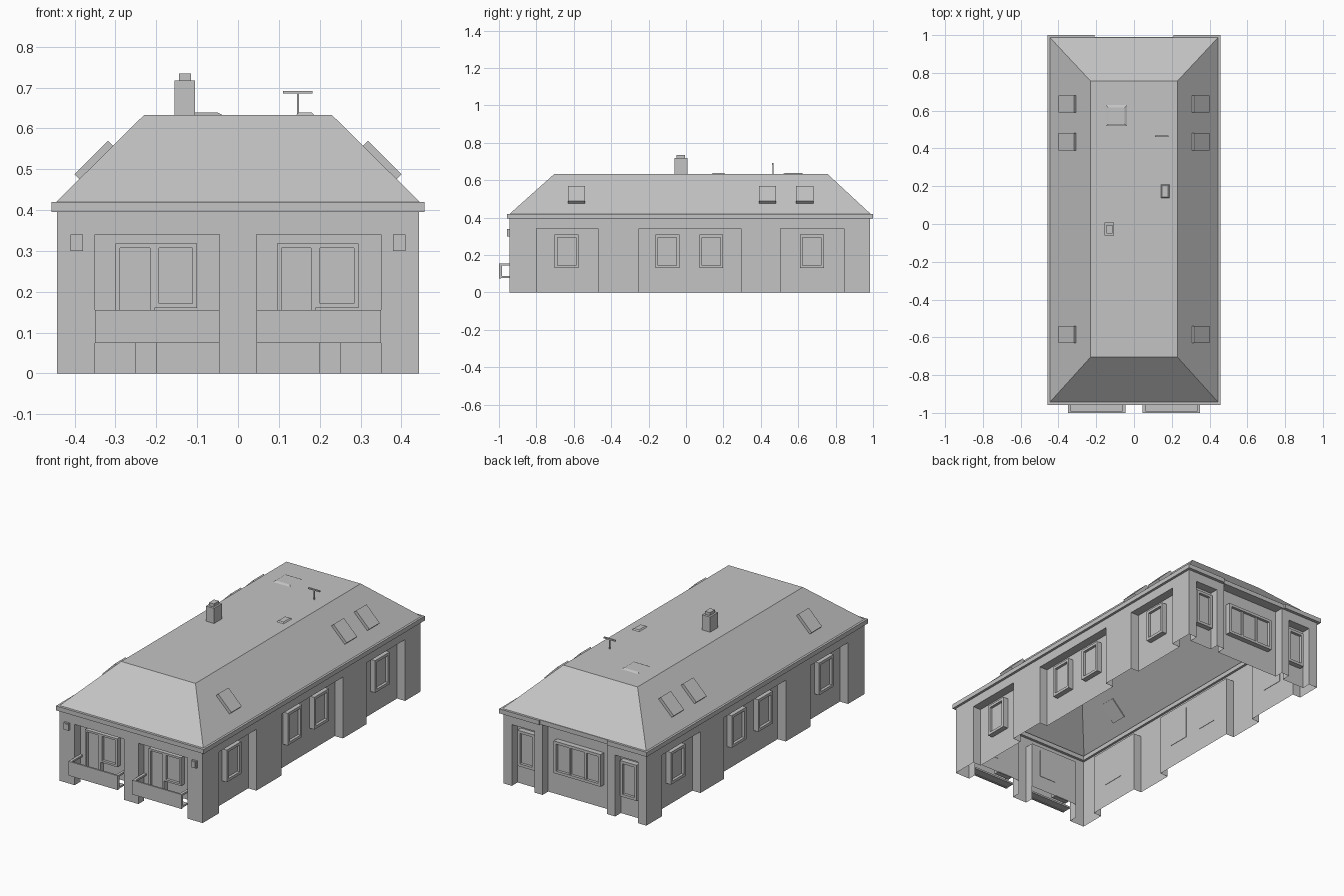
import bpy, bmesh
from mathutils import Vector

cube = bpy.data.objects.get("Cube")
if cube:
    bpy.data.objects.remove(cube, do_unlink=True)

GREY = (0.55, 0.55, 0.55, 1)
mat = bpy.data.materials.new("plain_grey")
mat.use_nodes = True
mat.diffuse_color = GREY
mat.node_tree.nodes["Principled BSDF"].inputs["Base Color"].default_value = GREY

X, Y_FRONT, Y_BACK = 0.443, -0.945, 0.983   # wall planes
EAVE, ROOF_BASE, ROOF_TOP = 0.395, 0.42, 0.633
DEPTH, HEAD = 0.05, 0.343                    # recess depth and head height

# Wall frames: u runs along the wall, d is depth inwards, z is height
SIDES = {
    "left": lambda u, d, z: Vector((X - d, u, z)),
    "right": lambda u, d, z: Vector((-X + d, u, z)),
    "front": lambda u, d, z: Vector((u, Y_FRONT + d, z)),
    "back": lambda u, d, z: Vector((u, Y_BACK - d, z)),
    "world": lambda u, d, z: Vector((u, d, z)),
}


def finish(name, bm, recalc=True):
    if recalc:
        bmesh.ops.recalc_face_normals(bm, faces=bm.faces)
    mesh = bpy.data.meshes.new(name)
    bm.to_mesh(mesh)
    bm.free()
    mesh.materials.append(mat)
    obj = bpy.data.objects.new(name, mesh)
    bpy.context.collection.objects.link(obj)
    return obj


def add_box(bm, side, u, d, z, taper=0.0):
    """Box between ranges; taper shrinks its top."""
    place = SIDES[side]
    rings = []
    for h, t in ((z[0], 0), (z[1], taper)):
        corners = ((u[0] + t, d[0] + t), (u[1] - t, d[0] + t),
                   (u[1] - t, d[1] - t), (u[0] + t, d[1] - t))
        rings.append([bm.verts.new(place(a, b, h)) for a, b in corners])
    low, high = rings
    bm.faces.new(low)
    bm.faces.new(high)
    for i in range(4):
        j = (i + 1) % 4
        bm.faces.new((low[i], low[j], high[j], high[i]))


def boxes(name, side, parts):
    bm = bmesh.new()
    for part in parts:
        add_box(bm, side, *part)
    return finish(name, bm)


def add_quad(bm, side, points, hint):
    """Quad whose normal is turned towards the hint direction."""
    place = SIDES[side]
    face = bm.faces.new([bm.verts.new(place(*p)) for p in points])
    face.normal_update()
    if face.normal.dot(place(*hint) - place(0, 0, 0)) < 0:
        face.normal_flip()


def wall(side, start, end, recesses, panel_bottom=0.0):
    """Thin wall with piers and open-bottomed recesses (u0, u1, head)."""
    bm = bmesh.new()
    out = (0, -1, 0)

    def panel(u0, u1, d, z0, z1):
        if z1 - z0 > 0.001:
            add_quad(bm, side, [(u0, d, z0), (u1, d, z0), (u1, d, z1), (u0, d, z1)], out)

    u = start
    for u0, u1, head in recesses:
        panel(u, u0, 0, 0, EAVE)
        panel(u0, u1, 0, head, EAVE)
        panel(u0, u1, DEPTH, panel_bottom, head)
        add_quad(bm, side, [(u0, 0, head), (u1, 0, head), (u1, DEPTH, head), (u0, DEPTH, head)], (0, 0, -1))
        for jamb, way in ((u0, 1), (u1, -1)):
            add_quad(bm, side, [(jamb, 0, 0), (jamb, DEPTH, 0), (jamb, DEPTH, head), (jamb, 0, head)], (way, 0, 0))
        u = u1
    panel(u, end, 0, 0, EAVE)
    finish(side + "_wall", bm, recalc=False)


def window(name, side, u0, u1, z0, z1, panes=1, rim=0.015):
    """Raised frame with set-back glass and mullions."""
    d = (0.02, DEPTH + 0.002)
    parts = [((u0, u0 + rim), d, (z0, z1)), ((u1 - rim, u1), d, (z0, z1)),
             ((u0 + rim, u1 - rim), d, (z0, z0 + rim)),
             ((u0 + rim, u1 - rim), d, (z1 - rim, z1)),
             ((u0 + rim, u1 - rim), (0.035, d[1]), (z0 + rim, z1 - rim))]
    for i in range(1, panes):
        m = u0 + (u1 - u0) * i / panes
        parts.append(((m - 0.005, m + 0.005), (0.025, d[1]), (z0 + rim, z1 - rim)))
    boxes(name, side, parts)


# Walls
long_recesses = [(-0.8, -0.47, HEAD), (-0.25, 0.295, HEAD), (0.505, 0.845, HEAD)]
for side in ("left", "right"):
    wall(side, Y_FRONT, Y_BACK, long_recesses)
    for i, centre in enumerate((-0.638, -0.1, 0.135, 0.673)):
        window(f"{side}_window_{i + 1}", side, centre - 0.064, centre + 0.064, 0.13, 0.31)
wall("front", -X, X, [(-0.35, -0.045, 0.34), (0.045, 0.35, 0.34)], panel_bottom=0.078)
wall("back", -X, X, [(-0.39, -0.25, HEAD), (-0.2, 0.2, EAVE), (0.25, 0.39, HEAD)])

# Back windows
window("back_wide_window", "back", -0.145, 0.145, 0.13, 0.31, panes=3)
for label, c in (("left", 0.317), ("right", -0.317)):
    window(f"back_{label}_window", "back", c - 0.052, c + 0.052, 0.11, 0.31)

# Front bays: balcony door, window, balcony and wall lamp
for label, u, lamp in (("right", -0.35, -0.395), ("left", 0.045, 0.395)):
    w = u + 0.305
    window(f"{label}_balcony_door", "front", u + 0.05, u + 0.145, 0.08, 0.318, rim=0.011)
    window(f"{label}_front_window", "front", u + 0.145, u + 0.25, 0.16, 0.318, rim=0.011)
    parts = [((u, w), (-0.055, -0.045), (0.075, 0.155)),
             ((u, w), (-0.045, 0), (0.078, 0.088))]
    for e in (u, w - 0.015):
        parts.append(((e, e + 0.015), (-0.045, DEPTH), (0.145, 0.155)))
        parts.append(((e, e + 0.015), (-0.045, -0.04), (0.088, 0.145)))
    boxes(f"{label}_balcony", "front", parts)
    boxes(f"{label}_wall_lamp", "front",
          [((lamp - 0.015, lamp + 0.015), (-0.011, 0), (0.3, 0.34)),
           ((lamp - 0.01, lamp + 0.01), (-0.013, 0), (0.305, 0.335))])

# Eaves band with deeper ends at the back
z = (EAVE, ROOF_BASE)
boxes("eaves", "world", [
    ((-0.457, -0.43), (-0.957, 0.99), z), ((0.43, 0.457), (-0.957, 0.99), z),
    ((-0.43, 0.43), (-0.957, -0.93), z), ((-0.43, 0.43), (0.93, 0.99), z),
    ((-0.457, -0.21), (0.99, 1.0), z), ((0.21, 0.457), (0.99, 1.0), z)])

# Hollow hipped roof with a flat top
bm = bmesh.new()
add_box(bm, "world", (-0.445, 0.445), (-0.943, 0.987), (ROOF_BASE, ROOF_TOP))
bm.verts.ensure_lookup_table()
for v in bm.verts:
    if v.co.z > 0.5:
        v.co.x = 0.23 if v.co.x > 0 else -0.23
        v.co.y = 0.757 if v.co.y > 0 else -0.705
bmesh.ops.recalc_face_normals(bm, faces=bm.faces)
floor = [f for f in bm.faces if f.calc_center_median().z < ROOF_BASE + 0.001]
bmesh.ops.delete(bm, geom=floor, context="FACES_ONLY")
finish("roof", bm, recalc=False)

# Skylights lying on the two long slopes
for sign, side in ((1, "left"), (-1, "right")):
    for i, y in enumerate((-0.585, 0.435, 0.635)):
        bm = bmesh.new()
        add_box(bm, "world", (-0.058, 0.058), (-0.046, 0.046), (-0.005, 0.018))
        for v in bm.verts:
            along, up = v.co.x * 0.707, v.co.z * 0.707
            v.co = Vector((sign * (0.347 + along + up), y + v.co.y, 0.516 - along + up))
        finish(f"{side}_skylight_{i + 1}", bm)

# Rooftop fittings
boxes("chimney", "world", [((-0.155, -0.105), (-0.062, 0.008), (0.63, 0.718)),
                           ((-0.145, -0.115), (-0.05, -0.005), (0.718, 0.735))])
boxes("roof_hatch", "world", [((-0.155, -0.032), (0.512, 0.635), (0.63, 0.639), 0.018)])
boxes("roof_vent", "world", [((0.14, 0.19), (0.135, 0.212), (0.63, 0.639), 0.009)])
boxes("antenna", "world", [((0.144, 0.149), (0.462, 0.467), (0.63, 0.687)),
                           ((0.11, 0.183), (0.46, 0.469), (0.685, 0.692))])
